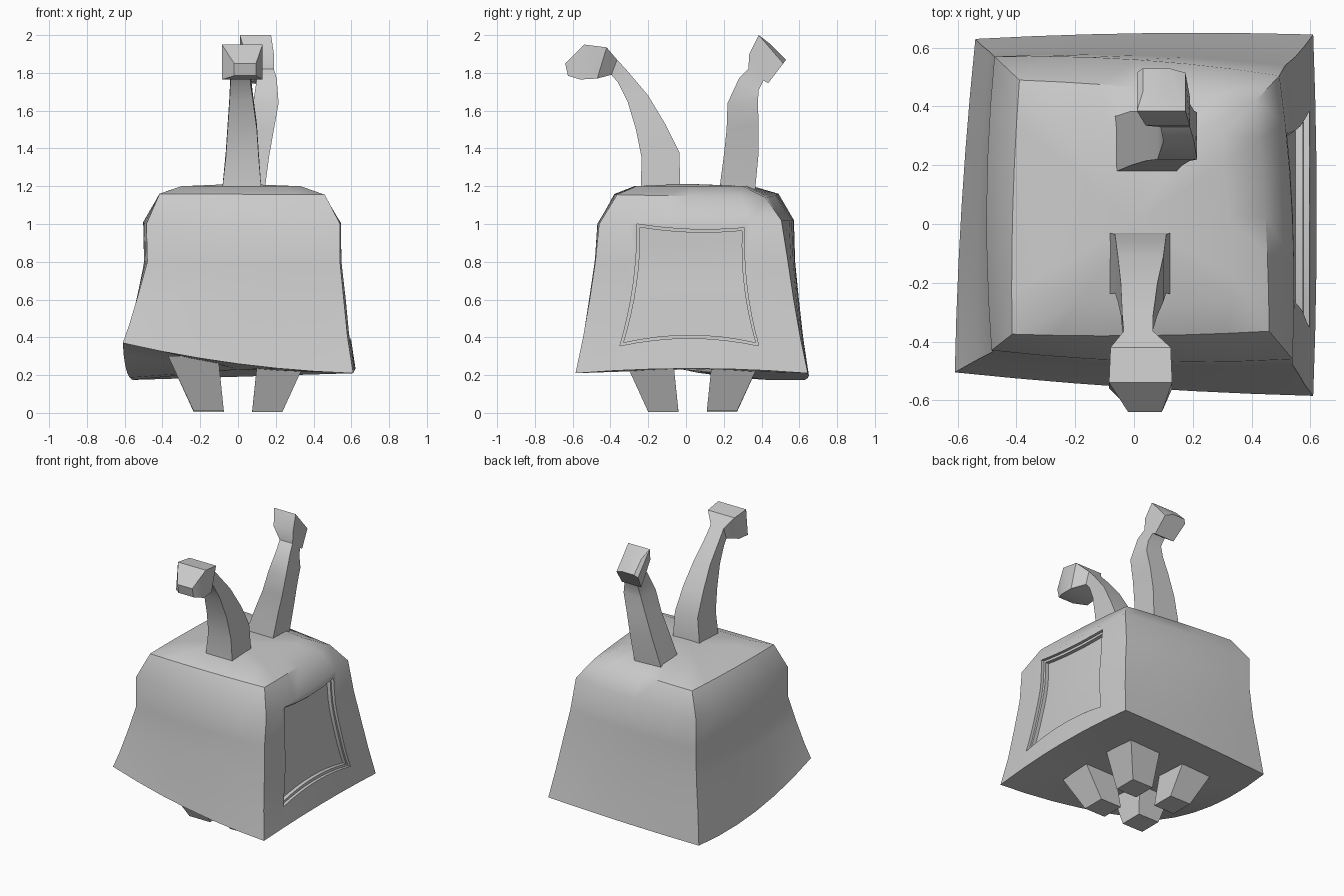
import bpy, bmesh
from mathutils import Vector
from mathutils.bvhtree import BVHTree

if "Cube" in bpy.data.objects:
    bpy.data.objects.remove(bpy.data.objects["Cube"])


def make(name, rings, cap_a=None, cap_b=None):
    """Skin closed rings of points; caps are n-gons, or fans when a centre is given."""
    bm = bmesh.new()
    rows = [[bm.verts.new(p) for p in r] for r in rings]
    n = len(rows[0])
    for a, b in zip(rows, rows[1:]):
        for i in range(n):
            j = (i + 1) % n
            bm.faces.new((a[i], a[j], b[j], b[i]))
    for row, c in ((rows[0], cap_a), (rows[-1], cap_b)):
        if c is None:
            bm.faces.new(row)
        else:
            v = bm.verts.new(c)
            for i in range(n):
                bm.faces.new((row[i], row[(i + 1) % n], v))
    return finish(name, bm)


def finish(name, bm):
    bmesh.ops.recalc_face_normals(bm, faces=bm.faces)
    me = bpy.data.meshes.new(name)
    bm.to_mesh(me)
    bm.free()
    ob = bpy.data.objects.new(name, me)
    bpy.context.collection.objects.link(ob)
    return ob


def activate(ob):
    bpy.ops.object.select_all(action='DESELECT')
    ob.select_set(True)
    bpy.context.view_layer.objects.active = ob


def smooth(ob, angle=0.6):
    activate(ob)
    bpy.ops.object.shade_smooth_by_angle(angle=angle)


# Cabinet: crooked flared box; corners per level are front-left, front-right, back-right, back-left
SEG = 6
levels = [
    [(-.61, -.505, .37), (.61, -.585, .21), (.61, .645, .21), (-.54, .63, .175)],
    [(-.575, -.485, .47), (.58, -.545, .40), (.58, .605, .40), (-.515, .605, .40)],
    [(-.53, -.46, .62), (.56, -.51, .60), (.55, .57, .60), (-.49, .585, .60)],
    [(-.48, -.435, .80), (.54, -.48, .80), (.515, .54, .80), (-.475, .57, .80)],
    [(-.485, -.43, 1.0), (.54, -.46, 1.0), (.495, .505, 1.02), (-.475, .57, 1.02)],
    [(-.415, -.375, 1.16), (.46, -.365, 1.155), (.415, .42, 1.14), (-.39, .49, 1.16)],
]
bows = [.012, .015, .02, .02, .022, .01]
dips = [-.03, .025, 0, -.06]


def ring(corners, bow, sag):
    pts = []
    for s in range(4):
        a, b = Vector(corners[s]), Vector(corners[(s + 1) % 4])
        d = (b - a).normalized()
        out = Vector((d.y, -d.x, 0))
        for k in range(SEG):
            t = k / SEG
            w = 4 * t * (1 - t)
            pts.append(a.lerp(b, t) + out * bow * w + Vector((0, 0, dips[s] * sag * w)))
    return pts


rings = [ring(c, bows[i], (1, .5, 0, 0, 0, 0)[i]) for i, c in enumerate(levels)]
rings.append([Vector((p.x * .72, p.y * .72, 1.2)) for p in rings[-1]])
cabinet = make("cabinet", rings, (0, 0, .23), (0, 0, 1.213))

# Recessed screen: two stepped cutters that follow the curved right side
surface = BVHTree.FromObject(cabinet, bpy.context.evaluated_depsgraph_get())


def screen_cutter(name, tl, tr, br, bl, depth, n=8):
    tl, tr, br, bl = (Vector(c) for c in (tl, tr, br, bl))
    bm = bmesh.new()
    floor, front = {}, {}
    for i in range(n + 1):
        for j in range(n + 1):
            u, v = i / n, j / n
            p = bl.lerp(br, u).lerp(tl.lerp(tr, u), v)
            y = p.x + .025 * 4 * v * (1 - v) * (1 - 2 * u)
            z = p.y + 4 * u * (1 - u) * (.04 * (1 - v) - .018 * v)
            hit = surface.ray_cast(Vector((2, y, z)), Vector((-1, 0, 0)))[0]
            floor[i, j] = bm.verts.new((hit.x - depth, y, z))
            front[i, j] = bm.verts.new((.8, y, z))
    for i in range(n):
        for j in range(n):
            for g in (floor, front):
                bm.faces.new((g[i, j], g[i + 1, j], g[i + 1, j + 1], g[i, j + 1]))
    rim = ([(i, 0) for i in range(n)] + [(n, j) for j in range(n)]
           + [(i, n) for i in range(n, 0, -1)] + [(0, j) for j in range(n, 0, -1)])
    for a, b in zip(rim, rim[1:] + rim[:1]):
        bm.faces.new((floor[a], floor[b], front[b], front[a]))
    ob = finish(name, bm)
    ob.hide_render = True
    return ob


for cutter in (
    screen_cutter("frame_cutter", (-.26, 1.0), (.31, .98), (.385, .355), (-.35, .355), .02),
    screen_cutter("glass_cutter", (-.243, .982), (.297, .964), (.368, .373), (-.33, .373), .045),
):
    activate(cabinet)
    mod = cabinet.modifiers.new("recess", 'BOOLEAN')
    mod.operation, mod.solver, mod.object = 'DIFFERENCE', 'EXACT', cutter
    bpy.ops.object.modifier_apply(modifier=mod.name)
    bpy.data.objects.remove(cutter)
smooth(cabinet)

# Four tapered legs
for sx, side in ((-1, "left"), (1, "right")):
    for sy, end in ((-1, "front"), (1, "back")):
        def square(a, b, z):
            return [(sx * x, .035 + sy * y, z) for x, y in ((a, a), (b, a), (b, b), (a, b))]
        make(f"{end}_{side}_leg", [square(.075, .235, .01 if sx * sy > 0 else .005),
                                   square(.105, .37, .30)])


# Antennae: box sections given as (y1, z1, y2, z2, x_min, x_max)
def antenna(name, sections):
    smooth(make(name, [[(xa, y1, z1), (xb, y1, z1), (xb, y2, z2), (xa, y2, z2)]
                       for y1, z1, y2, z2, xa, xb in sections]))


antenna("front_antenna", [
    (-.24, 1.17, -.03, 1.17, -.085, .125),
    (-.235, 1.35, -.035, 1.38, -.065, .11),
    (-.265, 1.50, -.11, 1.53, -.055, .10),
    (-.31, 1.65, -.20, 1.68, -.045, .08),
    (-.36, 1.75, -.31, 1.81, -.04, .065),
    (-.395, 1.79, -.365, 1.87, -.035, .065),
    (-.47, 1.77, -.42, 1.935, -.08, .125),
    (-.56, 1.765, -.54, 1.95, -.085, .13),
    (-.625, 1.785, -.64, 1.85, -.02, .095),
])
antenna("back_antenna", [
    (.175, 1.17, .365, 1.17, -.07, .14),
    (.20, 1.36, .385, 1.38, -.01, .165),
    (.215, 1.50, .385, 1.53, .04, .19),
    (.22, 1.64, .38, 1.64, .08, .215),
    (.28, 1.77, .385, 1.71, .10, .205),
    (.33, 1.82, .41, 1.76, .09, .19),
    (.335, 1.90, .435, 1.745, .04, .19),
    (.385, 2.0, .515, 1.85, .01, .175),
    (.45, 1.95, .53, 1.87, .03, .12),
])
